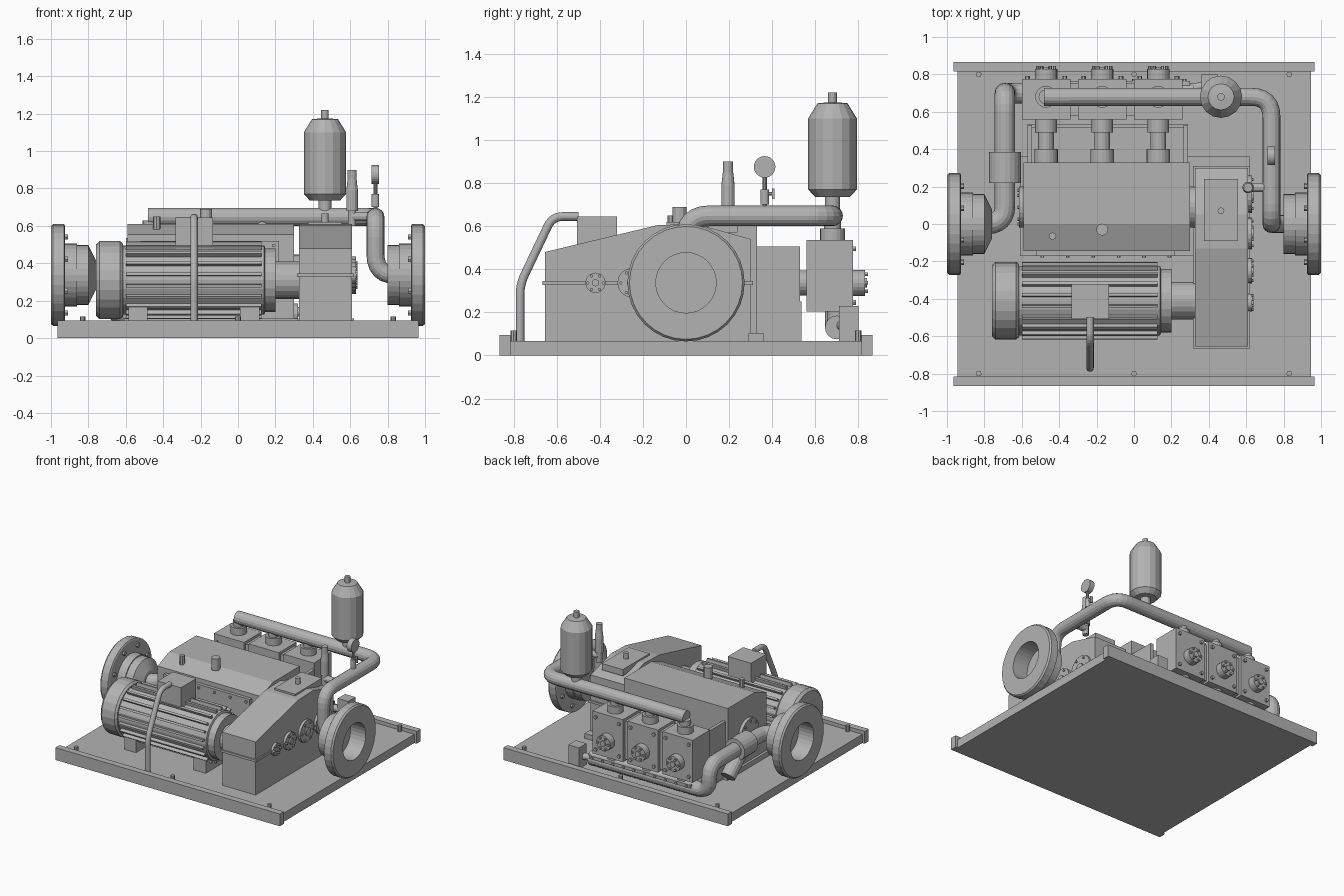
import bpy, bmesh, math
from mathutils import Vector

if "Cube" in bpy.data.objects:
    bpy.data.objects.remove(bpy.data.objects["Cube"])

grey = bpy.data.materials.new("machine grey")
grey.diffuse_color = (0.45, 0.45, 0.45, 1)
grey.use_nodes = True
grey.node_tree.nodes["Principled BSDF"].inputs["Base Color"].default_value = grey.diffuse_color


def finish(name, bm):
    bmesh.ops.recalc_face_normals(bm, faces=bm.faces)
    me = bpy.data.meshes.new(name)
    bm.to_mesh(me)
    bm.free()
    me.materials.append(grey)
    ob = bpy.data.objects.new(name, me)
    bpy.context.collection.objects.link(ob)
    return ob


def prism(name, prof, x0, x1):
    """Extrude a (y, z) outline along x."""
    bm = bmesh.new()
    f = bm.faces.new([bm.verts.new((x0, y, z)) for y, z in prof])
    r = bmesh.ops.extrude_face_region(bm, geom=[f])
    vs = [v for v in r["geom"] if isinstance(v, bmesh.types.BMVert)]
    bmesh.ops.translate(bm, vec=(x1 - x0, 0, 0), verts=vs)
    return finish(name, bm)


def box(name, x0, x1, y0, y1, z0, z1):
    return prism(name, [(y0, z0), (y1, z0), (y1, z1), (y0, z1)], x0, x1)


def lathe(name, origin, axis, prof, n=20):
    """Revolve (distance, radius) points about an axis, closing both ends."""
    bm = bmesh.new()
    a = Vector(axis).normalized()
    u = a.cross(Vector((0, 0, 1)) if abs(a.z) < 0.9 else Vector((1, 0, 0))).normalized()
    w = a.cross(u)
    rings = []
    for t, r in prof:
        c = Vector(origin) + a * t
        rings.append([bm.verts.new(c + r * (math.cos(k * math.tau / n) * u + math.sin(k * math.tau / n) * w))
                      for k in range(n)])
    for A, B in zip(rings, rings[1:]):
        for k in range(n):
            bm.faces.new((A[k], A[(k + 1) % n], B[(k + 1) % n], B[k]))
    bm.faces.new(rings[0])
    bm.faces.new(rings[-1])
    return finish(name, bm)


def cyl(name, p, q, r, n=16):
    d = Vector(q) - Vector(p)
    return lathe(name, p, d, [(0, r), (d.length, r)], n)


def bolts(name, c, axis, R, count, r, h, phase=0.0):
    """Ring of bolt heads around an x or y axis."""
    c, a = Vector(c), Vector(axis)
    u = Vector((0, 1, 0)) if abs(a.x) > 0.5 else Vector((1, 0, 0))
    for k in range(count):
        t = phase + k * math.tau / count
        p = c + R * (math.cos(t) * u + math.sin(t) * Vector((0, 0, 1)))
        cyl(f"{name}_{k}", p, p + a * h, r, 6)


def pipe(name, pts, r, bend):
    """Round pipe along a path with rounded corners."""
    P = [Vector(p) for p in pts]
    path = [P[0]]
    for a, b, c in zip(P, P[1:], P[2:]):
        s, e = b + (a - b).normalized() * bend, b + (c - b).normalized() * bend
        path += [s.lerp(b, t).lerp(b.lerp(e, t), t) for t in (0, .17, .34, .5, .66, .83, 1)]
    path.append(P[-1])
    cu = bpy.data.curves.new(name, "CURVE")
    cu.dimensions = "3D"
    cu.bevel_depth, cu.bevel_resolution, cu.use_fill_caps = r, 6, True
    sp = cu.splines.new("POLY")
    sp.points.add(len(path) - 1)
    for q, v in zip(sp.points, path):
        q.co = (*v, 1)
    sp.use_smooth = False
    cu.materials.append(grey)
    ob = bpy.data.objects.new(name, cu)
    bpy.context.collection.objects.link(ob)
    bpy.ops.object.select_all(action="DESELECT")
    ob.select_set(True)
    bpy.context.view_layer.objects.active = ob
    bpy.ops.object.convert(target="MESH")


# Base skid with end rails and hold-down bolts
box("base_plate", -.945, .945, -.82, .82, 0, .067)
for s, side in ((-1, "front"), (1, "back")):
    a, b = sorted((s * .815, s * .865))
    box(f"{side}_rail", -.965, .965, a, b, 0, .095)
    for x in (-.83, 0, .83):
        cyl(f"{side}_base_bolt", (x, s * .8, .067), (x, s * .8, .115), .015, 8)

# Motor
my, mz = -.41, .31
lathe("motor_fan_cover", (-.76, my, mz), (1, 0, 0), [(0, .19), (.02, .208), (.13, .208), (.145, .195)], 24)
lathe("motor_body", (-.62, my, mz), (1, 0, 0), [(0, .185), (.76, .185), (.765, .17), (.82, .17)], 24)
for k in range(20):
    t = (k + .5) * math.tau / 20
    d, n = Vector((0, math.cos(t), math.sin(t))), Vector((0, -math.sin(t), math.cos(t))) * .008
    c = Vector((0, my, mz))
    q = [c + d * .18 - n, c + d * .208 - n, c + d * .208 + n, c + d * .18 + n]
    prism("motor_fin", [(v.y, v.z) for v in q], -.6, .125)
cyl("motor_coupling", (.19, my, mz), (.33, my, mz), .1, 20)
for x0, x1 in ((-.585, -.485), (.01, .115)):
    box("motor_foot", x0, x1, -.56, -.26, .067, .165)
box("terminal_box", -.335, -.135, -.507, -.32, .48, .645)
pipe("conduit", [(-.235, -.5, .645), (-.235, -.62, .645), (-.235, -.77, .33), (-.235, -.77, .067)], .02, .05)

# Gear case
prism("gear_case", [(-.655, .067), (.3, .067), (.3, .54), (.05, .61), (-.13, .605), (-.655, .48)], .325, .61)
box("gear_case_split_flange", .315, .62, -.665, .31, .327, .345)
box("gear_case_foot", .315, .62, .29, .36, .067, .105)
box("inspection_cover", .375, .555, -.09, .24, .57, .62)
cyl("inspection_cap", (.465, .07, .61), (.465, .07, .665), .018, 12)
for y, r in ((-.42, .047), (-.25, .068), (-.05, .085), (.16, .1)):
    cyl("bearing_cover", (.6, y, .337), (.63, y, .337), r, 20)
    cyl("bearing_cap", (.62, y, .337), (.64, y, .337), r * .35, 12)
    bolts("bearing_bolt", (.63, y, .337), (1, 0, 0), r * .78, 6, .008, .01)

# Crankcase
prism("crankcase", [(-.145, .067), (.33, .067), (.33, .61), (0, .61), (-.145, .555)], -.59, .3)
box("crankcase_foot", -.61, .32, -.17, .36, .067, .105)
box("crankcase_front_cover", -.52, .22, -.17, -.14, .22, .52)
for k in range(6):
    for z in (.245, .495):
        x = -.49 + k * .136
        cyl("front_cover_bolt", (x, -.17, z), (x, -.18, z), .01, 6)
for x, s in ((.3, 1), (-.59, -1)):
    cyl("crank_bearing_cover", (x, .09, .337), (x + s * .025, .09, .337), .11, 24)
    bolts("crank_bearing_bolt", (x + s * .025, .09, .337), (s, 0, 0), .09, 8, .009, .008)
cyl("breather", (-.17, -.03, .6), (-.17, -.03, .69), .032, 12)
cyl("filler_plug", (-.435, -.065, .58), (-.435, -.065, .65), .02, 8)

# Open distance piece between crankcase and fluid end
for x0, x1 in ((-.57, -.545), (.265, .29)):
    box("distance_piece_wall", x0, x1, .32, .53, .067, .505)
box("distance_piece_floor", -.57, .29, .32, .53, .067, .2)
box("distance_piece_back", -.57, .29, .515, .535, .067, .25)

# Three plunger lines with fluid blocks
for x in (-.47, -.17, .13):
    cyl("plunger_gland", (x, .32, .337), (x, .4, .337), .063, 20)
    cyl("plunger_rod", (x, .38, .337), (x, .52, .337), .042)
    cyl("stuffing_box", (x, .49, .337), (x, .57, .337), .058, 20)
    box("fluid_block", x - .13, x + .13, .56, .775, .205, .535)
    for dx in (-.1, .1):
        for z in (.245, .495):
            cyl("block_bolt", (x + dx, .775, z), (x + dx, .79, z), .013, 6)
    cyl("valve_cover", (x, .775, .337), (x, .83, .337), .06, 20)
    cyl("valve_cover_hub", (x, .82, .337), (x, .84, .337), .022, 12)
    bolts("valve_cover_bolt", (x, .83, .337), (0, 1, 0), .045, 6, .009, .014)
    cyl("discharge_boss", (x, .68, .53), (x, .68, .59), .058, 20)
    cyl("discharge_riser", (x, .68, .58), (x, .68, .63), .04)
    cyl("suction_riser", (x, .70, .13), (x, .70, .21), .045)
box("fluid_end_bridge", -.58, .24, .58, .75, .22, .515)

# Suction manifold, pipe and strainer
cyl("suction_manifold", (-.6, .70, .13), (.32, .70, .13), .055)
box("manifold_rail", -.57, .3, .74, .765, .15, .175)
for k in range(10):
    x = -.54 + k * .09
    cyl("manifold_bolt", (x, .765, .162), (x, .775, .162), .01, 6)
box("manifold_end_block", .36, .45, .71, .8, .067, .23)
cyl("manifold_drain", (.3, .72, .14), (.38, .74, .14), .025, 12)
pipe("suction_pipe", [(-.82, 0, .337), (-.69, 0, .337), (-.69, .70, .337), (-.69, .70, .13), (-.55, .70, .13)],
     .055, .1)
cyl("strainer_body", (-.69, .22, .337), (-.69, .385, .337), .085, 20)
cyl("strainer_branch", (-.69, .3, .31), (-.69, .47, .16), .055)

# Discharge pipe
pipe("discharge_pipe", [(-.48, .68, .648), (.735, .68, .648), (.735, 0, .648), (.735, 0, .337), (.85, 0, .337)],
     .048, .11)

# End flanges (bored inward from the face)
for s, side in ((-1, "suction"), (1, "discharge")):
    prof = [(.13, .14), (0, .14), (0, .262), (.012, .272), (.07, .272), (.075, .262), (.075, .168),
            (.14, .168), (.14, .16), (.2, .16)]
    if s < 0:
        prof.append((.24, .08))
    lathe(f"{side}_flange", (s, 0, .337), (-s, 0, 0), prof, 32)
    bolts(f"{side}_flange_bolt", (s * .925, 0, .337), (-s, 0, 0), .22, 8, .016, .015, math.pi / 8)

# Pulsation dampener
lathe("pulsation_dampener", (.465, .68, .63), (0, 0, 1),
      [(0, .035), (.105, .035), (.105, .08), (.14, .113), (.47, .113), (.54, .07), (.545, .02), (.59, .02)], 16)

# Relief valve
lathe("relief_valve", (.61, .195, .6), (0, 0, 1),
      [(0, .022), (.08, .022), (.08, .031), (.19, .031), (.25, .024), (.3, .024)], 12)
cyl("relief_valve_branch", (.61, .195, .65), (.735, .195, .65), .025, 12)

# Pressure gauge
cyl("gauge_stem", (.735, .365, .68), (.735, .365, .84), .01, 10)
cyl("gauge_cock", (.735, .365, .7), (.735, .365, .77), .02, 12)
cyl("cock_handle_stem", (.735, .365, .75), (.735, .4, .75), .008, 8)
box("cock_handle", .725, .745, .4, .41, .725, .775)
cyl("gauge_dial", (.713, .365, .875), (.753, .365, .875), .05, 24)
